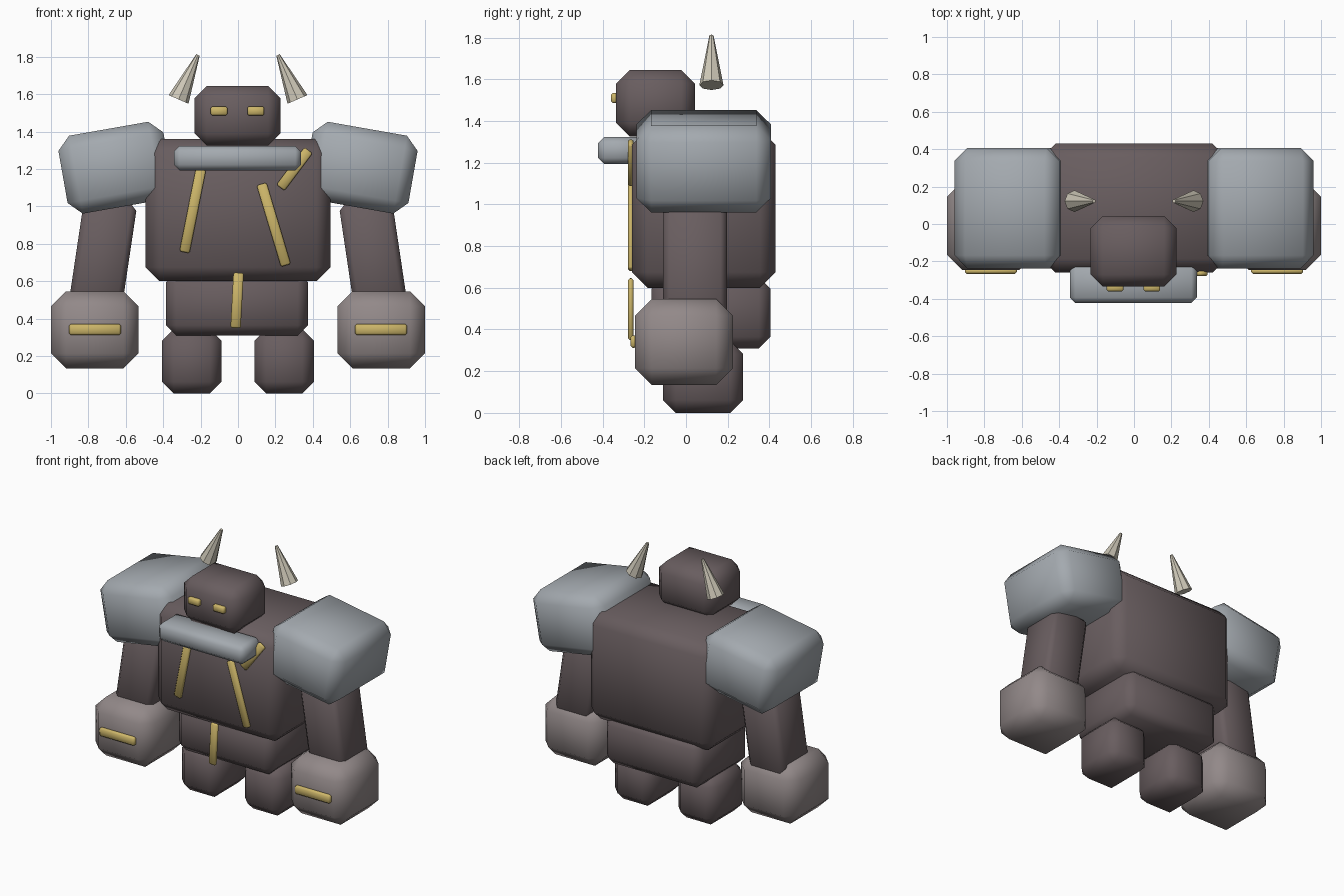
import bpy
import math
from mathutils import Vector

if "Cube" in bpy.data.objects:
    bpy.data.objects.remove(bpy.data.objects["Cube"], do_unlink=True)


def material(name, rgb):
    mat = bpy.data.materials.new(name)
    mat.use_nodes = True
    mat.diffuse_color = (*rgb, 1)
    mat.node_tree.nodes["Principled BSDF"].inputs["Base Color"].default_value = (*rgb, 1)
    return mat


STONE = material("dark stone", (0.14, 0.11, 0.115))
FIST = material("pale stone", (0.29, 0.25, 0.25))
STEEL = material("steel", (0.37, 0.40, 0.43))
GOLD = material("gold", (0.60, 0.46, 0.14))
HORN = material("bone", (0.62, 0.58, 0.48))


def finish(obj, name, mat, angle):
    obj.name = name
    obj.data.materials.append(mat)
    bpy.ops.object.shade_smooth_by_angle(angle=math.radians(angle))
    return obj


def block(name, mat, center, size, bevel, tilt=0):
    """Box with chamfered edges, tilted about the front-back axis."""
    bpy.ops.mesh.primitive_cube_add(size=1, location=center)
    obj = bpy.context.object
    obj.scale = size
    bpy.ops.object.transform_apply(location=False, rotation=False, scale=True)
    mod = obj.modifiers.new("chamfer", "BEVEL")
    mod.width = bevel
    mod.segments = 1
    bpy.ops.object.modifier_apply(modifier=mod.name)
    obj.rotation_euler.y = math.radians(tilt)
    return finish(obj, name, mat, 60)


def strip(name, start, end, y=-0.265):
    """Gold inlay strip between two (x, z) points on the front."""
    a, b = Vector(start), Vector(end)
    d = a - b
    mid = (a + b) / 2
    tilt = math.degrees(math.atan2(d.x, d.y))
    block(name, GOLD, (mid.x, y, mid.y), (0.055, 0.025, d.length), 0.008, tilt)


# Body
block("torso", STONE, (0, 0.085, 0.98), (0.99, 0.69, 0.76), 0.075)
block("pelvis", STONE, (-0.005, 0.12, 0.48), (0.76, 0.57, 0.34), 0.055)
block("head", STONE, (-0.003, -0.146, 1.485), (0.458, 0.378, 0.32), 0.065)
block("collar_plate", STEEL, (-0.003, -0.315, 1.258), (0.68, 0.215, 0.13), 0.03)

# Limbs, armour, eyes and horns on both sides
for side, s in (("left", 1), ("right", -1)):
    block(side + "_leg", STONE, (s * 0.247, 0.082, 0.172), (0.317, 0.385, 0.344), 0.062)
    block(side + "_arm", STONE, (s * 0.726, 0.043, 0.72), (0.285, 0.306, 0.62), 0.03, -s * 8.5)
    block(side + "_fist", FIST, (s * 0.766, -0.01, 0.34), (0.468, 0.47, 0.412), 0.08)
    block(side + "_shoulder", STEEL, (s * 0.655, 0.085, 1.207), (0.57, 0.645, 0.423), 0.07, s * 10)
    block(side + "_fist_bar", GOLD, (s * 0.765, -0.252, 0.342), (0.277, 0.03, 0.06), 0.01)
    block(side + "_eye", GOLD, (s * 0.098 - 0.003, -0.34, 1.51), (0.09, 0.04, 0.047), 0.008)

    base, tip = Vector((s * 0.318, 0.122, 1.572)), Vector((s * 0.214, 0.122, 1.81))
    axis = tip - base
    bpy.ops.mesh.primitive_cone_add(vertices=8, radius1=0.058, radius2=0.01,
                                    depth=axis.length, location=(base + tip) / 2)
    horn = bpy.context.object
    horn.rotation_euler = axis.to_track_quat("Z", "Y").to_euler()
    finish(horn, side + "_horn", HORN, 30)

# Gold inlays on the chest and belly
strip("right_chest_strip", (-0.198, 1.20), (-0.286, 0.755))
strip("left_chest_strip", (0.126, 1.12), (0.256, 0.685))
strip("collar_strip", (0.377, 1.30), (0.227, 1.10))
strip("belly_strip", (0.003, 0.645), (-0.013, 0.35))
